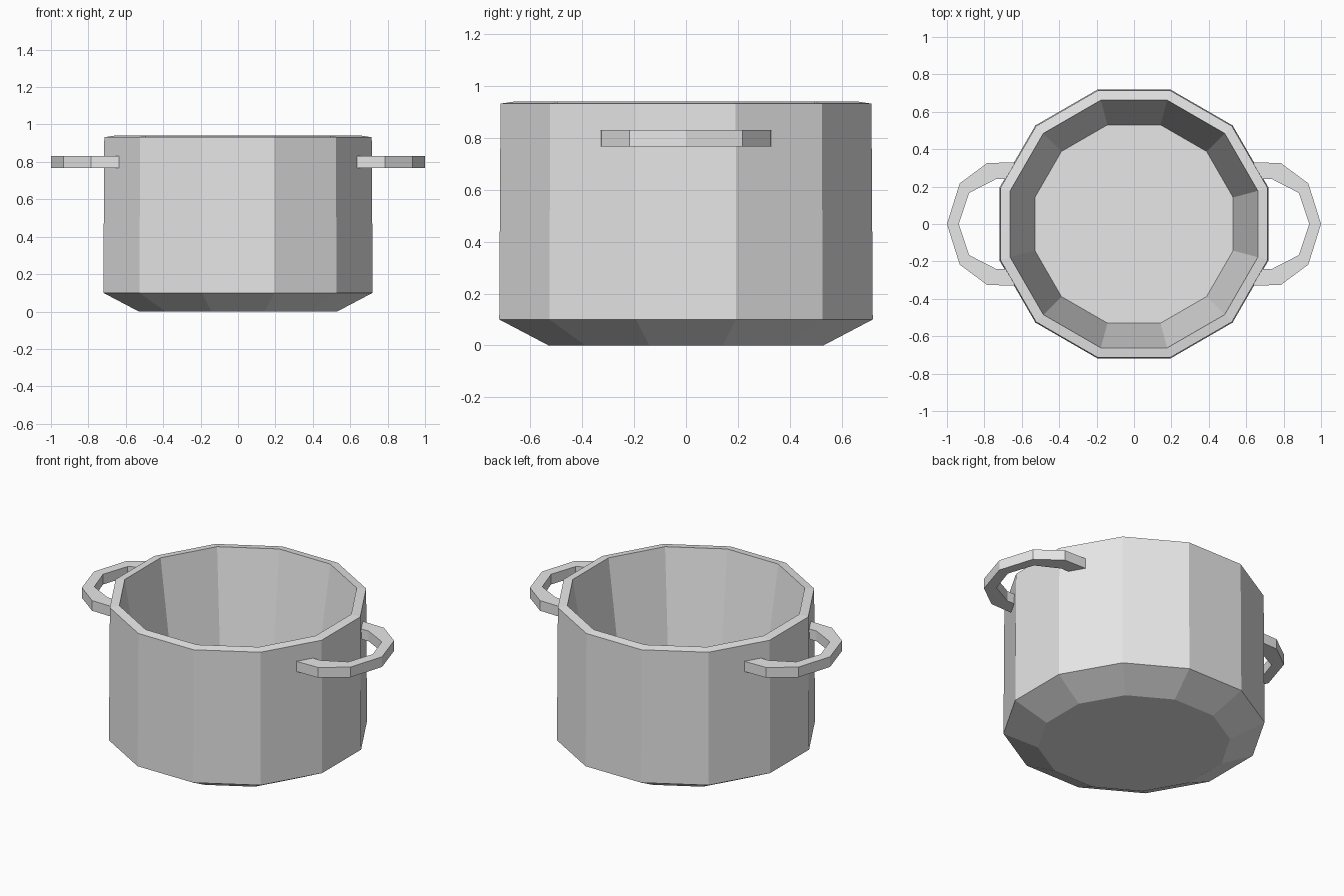
import bpy, bmesh
from math import sin, cos, radians

cube = bpy.data.objects.get("Cube")
if cube:
    bpy.data.objects.remove(cube, do_unlink=True)

SIDES = 12

grey = bpy.data.materials.new("light grey metal")
grey.use_nodes = True
grey.diffuse_color = (0.8, 0.8, 0.8, 1)
grey.node_tree.nodes["Principled BSDF"].inputs["Base Color"].default_value = (0.8, 0.8, 0.8, 1)


def finish(bm, name):
    """Turn a bmesh into a flat-shaded grey object."""
    bmesh.ops.recalc_face_normals(bm, faces=bm.faces)
    mesh = bpy.data.meshes.new(name)
    bm.to_mesh(mesh)
    bm.free()
    mesh.materials.append(grey)
    obj = bpy.data.objects.new(name, mesh)
    bpy.context.collection.objects.link(obj)
    return obj


def bridge(bm, a, b):
    """Join two closed loops of vertices with quads."""
    for i in range(len(a)):
        j = (i + 1) % len(a)
        bm.faces.new((a[i], a[j], b[j], b[i]))


# Pot body: (flat-to-centre distance, height) from underside, over the rim, to inner floor
profile = [(0.53, 0), (0.72, 0.1), (0.715, 0.932), (0.662, 0.94), (0.53, 0.05)]
bm = bmesh.new()
rings = []
for apothem, z in profile:
    r = apothem / cos(radians(180 / SIDES))
    angles = [radians((i + 0.5) * 360 / SIDES) for i in range(SIDES)]
    rings.append([bm.verts.new((r * cos(a), r * sin(a), z)) for a in angles])
for a, b in zip(rings, rings[1:]):
    bridge(bm, a, b)
bm.faces.new(rings[0])
bm.faces.new(rings[-1])
finish(bm, "pot_body")

# Handles: square bar bent outwards, (outer point, inner point) from one end to the middle
half = [((0.61, 0.33), (0.65, 0.24)),
        ((0.785, 0.326), (0.738, 0.24)),
        ((0.932, 0.217), (0.882, 0.166)),
        ((1.0, 0), (0.937, 0))]
path = half + [((ox, -oy), (ix, -iy)) for (ox, oy), (ix, iy) in reversed(half[:-1])]
LOW, HIGH = 0.767, 0.831

for side, name in ((1, "left_handle"), (-1, "right_handle")):
    bm = bmesh.new()
    sections = []
    for (ox, oy), (ix, iy) in path:
        corners = [(ox, oy, LOW), (ox, oy, HIGH), (ix, iy, HIGH), (ix, iy, LOW)]
        sections.append([bm.verts.new((side * x, y, z)) for x, y, z in corners])
    for a, b in zip(sections, sections[1:]):
        bridge(bm, a, b)
    bm.faces.new(sections[0])
    bm.faces.new(sections[-1])
    finish(bm, name)
